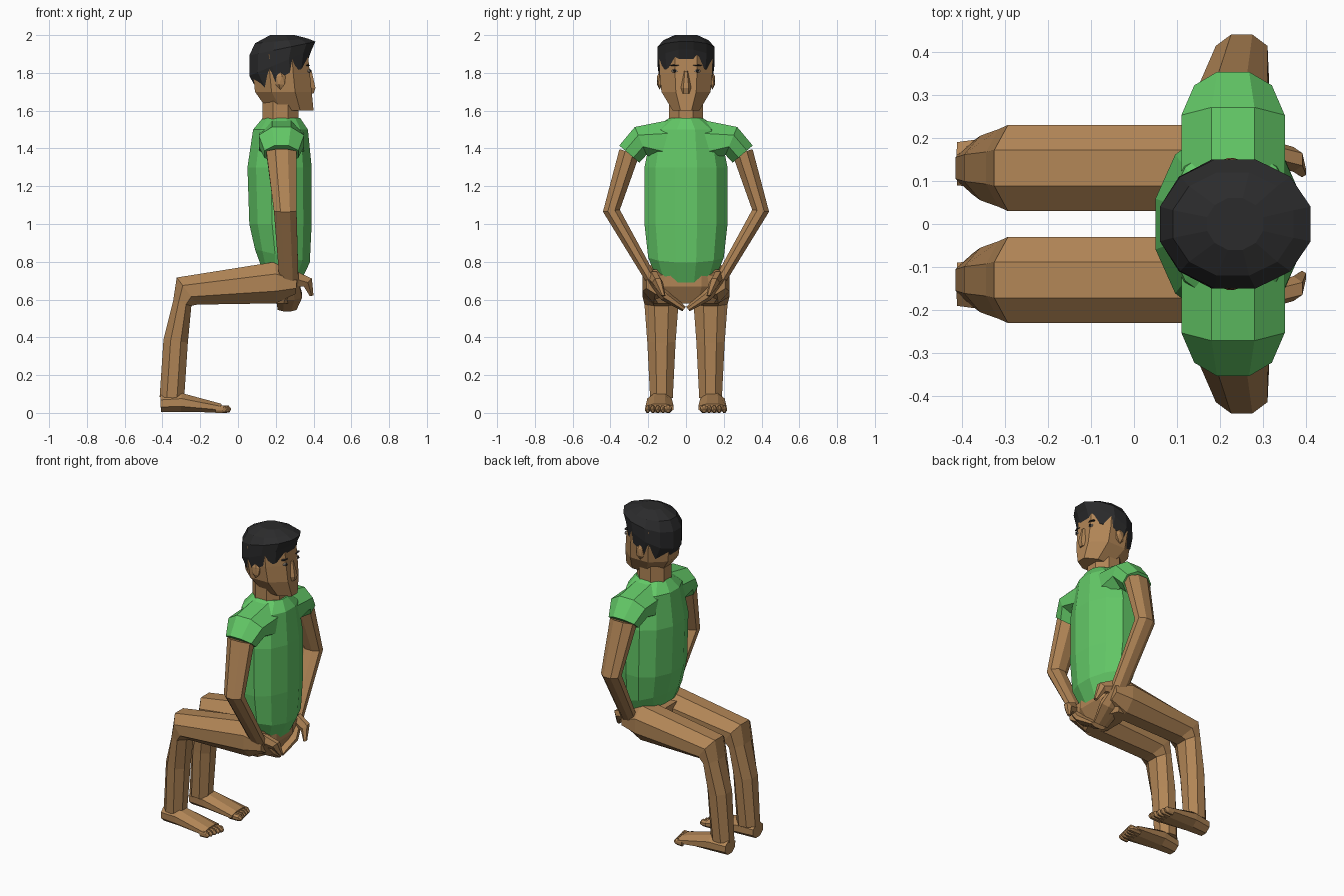
import bpy, bmesh, math
from mathutils import Vector

cube = bpy.data.objects.get("Cube")
if cube:
    bpy.data.objects.remove(cube)

X_AXIS, Y_AXIS = Vector((1, 0, 0)), Vector((0, 1, 0))


def material(name, *rgb):
    mat = bpy.data.materials.new(name)
    mat.diffuse_color = (*rgb, 1)
    mat.use_nodes = True
    shader = next(node for node in mat.node_tree.nodes if node.type == 'BSDF_PRINCIPLED')
    shader.inputs["Base Color"].default_value = (*rgb, 1)
    return mat


SKIN = material("brown skin", .44, .235, .093)
SHIRT = material("green shirt", .125, .58, .135)
HAIR = material("black hair", .024, .024, .025)
EYE = material("eye white", .5, .42, .34)


def finish(name, bm, mat):
    bmesh.ops.recalc_face_normals(bm, faces=bm.faces)
    mesh = bpy.data.meshes.new(name)
    bm.to_mesh(mesh)
    bm.free()
    mesh.materials.append(mat)
    obj = bpy.data.objects.new(name, mesh)
    bpy.context.collection.objects.link(obj)
    return obj


def section(centre, across, side, sides):
    """Ring with flat sides, reaching centre +- across and centre +- side."""
    corner = 1 / math.cos(math.pi / sides)
    angles = [(i + .5) * math.tau / sides for i in range(sides)]
    return [centre + corner * (across * math.cos(a) + side * math.sin(a)) for a in angles]


def loft(name, rings, mat):
    bm = bmesh.new()
    rows = [[bm.verts.new(point) for point in ring] for ring in rings]
    count = len(rows[0])
    for low, high in zip(rows, rows[1:]):
        for i in range(count):
            j = (i + 1) % count
            bm.faces.new((low[i], low[j], high[j], high[i]))
    bm.faces.new(rows[0])
    bm.faces.new(rows[-1])
    return finish(name, bm, mat)


def upright(name, rows, mat, sides=8):
    """Loft of level rings given as front x, back x, height and half width."""
    return loft(name, [section(Vector(((front + back) / 2, 0, z)),
                               X_AXIS * (front - back) / 2, Y_AXIS * width, sides)
                       for front, back, z, width in rows], mat)


def tube(name, side, joints, mat, sides=8):
    """Limb through joints given as point, half thickness and half width."""
    points = [Vector(joint[0]) for joint in joints]
    steps = [(b - a).normalized() for a, b in zip(points, points[1:])]
    rings = []
    for point, before, after, joint in zip(points, steps[:1] + steps, steps + steps[-1:], joints):
        across = (before + after).cross(side).normalized()
        rings.append(section(point, across * joint[1], side * joint[2], sides))
    return loft(name, rings, mat)


def lean(obj, height, amount):
    """Tilt the rings below a height, more the lower they are."""
    for vert in obj.data.vertices:
        depth = max(0, height - vert.co.z)
        vert.co.z += amount * depth * (vert.co.x - .24)


def blob(name, centre, size, mat):
    bm = bmesh.new()
    bmesh.ops.create_icosphere(bm, subdivisions=1, radius=1)
    bmesh.ops.scale(bm, vec=size, verts=bm.verts)
    bmesh.ops.translate(bm, vec=centre, verts=bm.verts)
    return finish(name, bm, mat)


# Shirt body with a hem that drops at the belly, and the hips below it
shirt = upright("shirt", [
    (.33, .13, 1.56, .09), (.37, .08, 1.5, .18), (.39, .05, 1.3, .22),
    (.39, .06, 1, .22), (.38, .09, .83, .2), (.33, .12, .73, .16)], SHIRT, sides=12)
lean(shirt, height=.95, amount=-2)
upright("hips", [(.33, .11, .76, .2), (.33, .12, .67, .2), (.28, .15, .58, .15)], SKIN)

# Neck, head and nose
upright("neck", [(.32, .13, 1.53, .09), (.32, .13, 1.66, .09)], SKIN)
upright("head", [(.4, .16, 1.6, .07), (.39, .09, 1.7, .13),
                 (.38, .08, 1.8, .14), (.37, .08, 1.9, .14)], SKIN)
upright("nose", [(.39, .36, 1.81, .01), (.41, .36, 1.72, .025),
                 (.4, .36, 1.69, .02)], SKIN, sides=6)

# Hair cap, low at the nape and dropping at the temples
hair = upright("hair", [
    (.37, .11, 1.78, .14), (.39, .06, 1.86, .15), (.41, .06, 1.93, .15),
    (.37, .09, 1.97, .12), (.3, .17, 2, .06)], HAIR, sides=12)
lean(hair, height=2, amount=3)
for vert in hair.data.vertices[:12]:
    if vert.co.x > .29 and abs(vert.co.y) > .08:
        vert.co.z = 1.82

for label, sign in (("left", 1), ("right", -1)):
    # Ears, eyes and brows
    for part, x, y, z, size, mat in (
            ("ear", .225, .14, 1.76, (.03, .015, .05), SKIN),
            ("eye", .375, .06, 1.81, (.01, .02, .01), EYE),
            ("pupil", .38, .06, 1.81, (.01, .01, .01), HAIR),
            ("brow", .37, .06, 1.84, (.015, .03, .004), HAIR)):
        blob(f"{label}_{part}", (x, sign * y, z), size, mat)

    # Sleeve, arm with hand, and thumb
    tube(f"{label}_sleeve", X_AXIS, [
        ((.23, sign * .1, 1.43), .12, .12), ((.23, sign * .24, 1.44), .08, .12),
        ((.23, sign * .3, 1.37), .07, .09)], SHIRT)
    tube(f"{label}_arm", X_AXIS, [
        ((.23, sign * .3, 1.38), .055, .08), ((.25, sign * .395, 1.07), .045, .06),
        ((.27, sign * .18, .7), .03, .05), ((.27, sign * .11, .62), .03, .07),
        ((.26, sign * .01, .55), .015, .05)], SKIN)
    tube(f"{label}_thumb", Y_AXIS, [
        ((.3, sign * .17, .71), .04, .025), ((.37, sign * .15, .69), .03, .025),
        ((.39, sign * .12, .62), .01, .01)], SKIN, sides=6)

    # Leg and foot share one line; toes spread about it
    def leg_part(part, rows, offset=0):
        tube(f"{label}_{part}", Y_AXIS,
             [((x, sign * (.13 + offset), z), thick, width)
              for x, z, thick, width in rows], SKIN)

    leg_part("leg", [
        (.31, .68, .05, .08), (.2, .69, .11, .1), (-.27, .645, .09, .1),
        (-.295, .58, .05, .09), (-.33, .38, .065, .075), (-.35, .08, .065, .06)])
    leg_part("foot", [
        (-.41, .05, .045, .05), (-.3, .055, .05, .065), (-.09, .025, .023, .075)], offset=.01)
    for i in range(5):
        width = .013 if i else .02
        tip = -.04 - .006 * i
        leg_part(f"toe_{i}", [(-.12, .02, .02, width), (tip - .015, .02, .02, width),
                              (tip, .012, .01, width / 2)], offset=.027 * i - .035)
